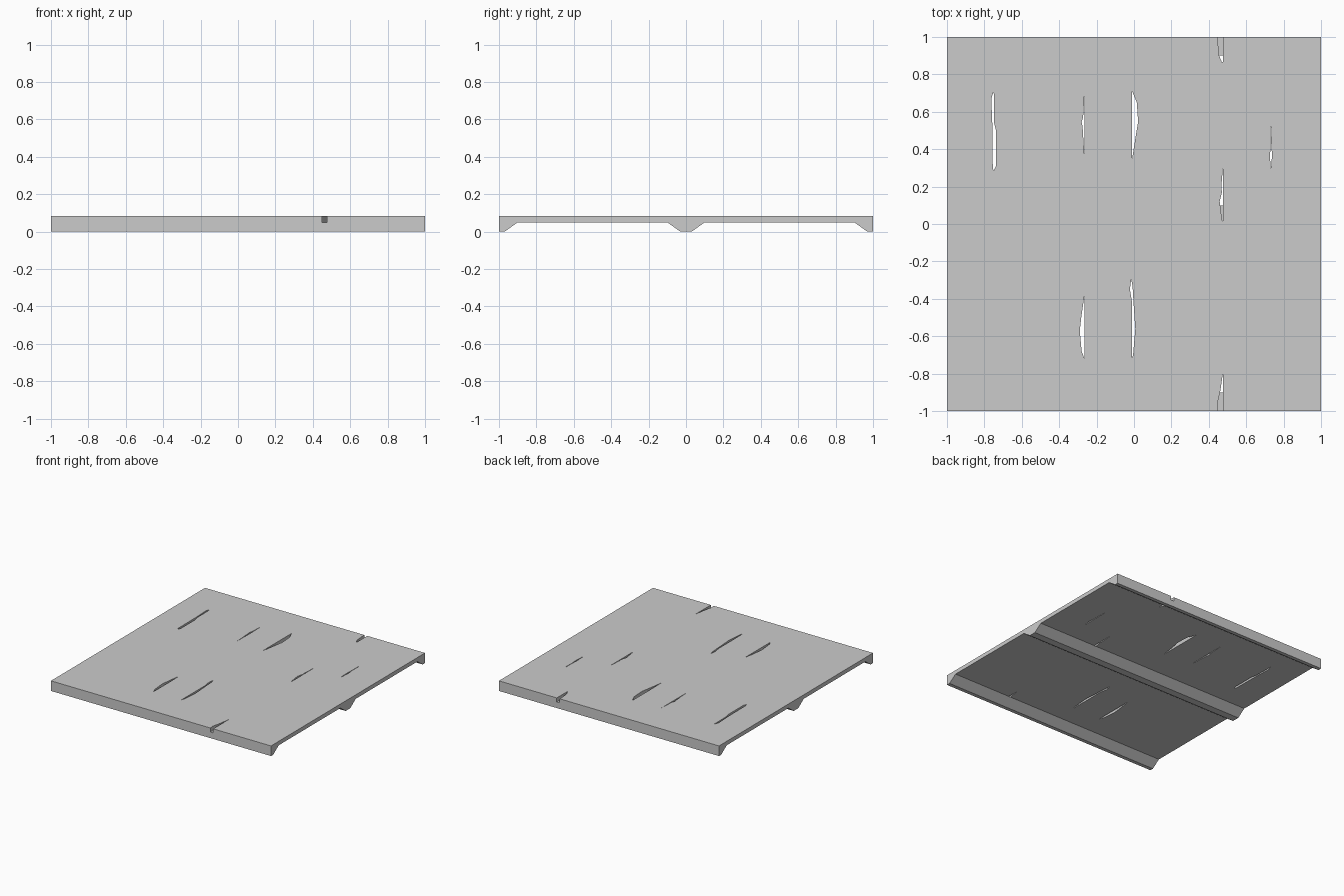
import bpy, bmesh

if "Cube" in bpy.data.objects:
    bpy.data.objects.remove(bpy.data.objects["Cube"])

TOP, UNDER = 0.083, 0.05


def prism(bm, base, offset):
    """Add a closed prism: polygon 'base' swept by 'offset'."""
    face = bm.faces.new([bm.verts.new(p) for p in base])
    ext = bmesh.ops.extrude_face_region(bm, geom=[face], use_keep_orig=True)
    verts = [g for g in ext["geom"] if isinstance(g, bmesh.types.BMVert)]
    bmesh.ops.translate(bm, verts=verts, vec=offset)


def make_object(name, bm):
    bmesh.ops.recalc_face_normals(bm, faces=bm.faces)
    mesh = bpy.data.meshes.new(name)
    bm.to_mesh(mesh)
    bm.free()
    obj = bpy.data.objects.new(name, mesh)
    bpy.context.collection.objects.link(obj)
    return obj


# Deck with three tapered joists, one cross-section swept along x
half = [(0.03, 0), (0.10, UNDER), (0.90, UNDER), (0.97, 0), (1, 0), (1, TOP)]
section = half + [(-y, z) for y, z in reversed(half)]
bm = bmesh.new()
prism(bm, [(-1, y, z) for y, z in section], (2, 0, 0))
deck = make_object("platform_deck", bm)

# Splintered gaps along the plank seams, outlines seen from above
gaps = []
gaps.append([(-.75, .71), (-.763, .67), (-.757, .52), (-.755, .30),
             (-.75, .285), (-.738, .31), (-.738, .50), (-.748, .54)])
gaps.append([(-.265, .70), (-.272, .57), (-.28, .545), (-.275, .52), (-.265, .36)])
gaps.append([(-.012, .715), (.015, .65), (.022, .545), (.01, .475), (-.012, .335)])
gaps.append([(.73, .525), (.735, .51), (.733, .44), (.738, .37),
             (.733, .30), (.729, .30), (.728, .37), (.730, .44)])
gaps.append([(.475, .30), (.467, .20), (.47, .17), (.458, .12),
             (.471, .02), (.475, .015)])
gaps.append([(.447, 1.02), (.448, .98), (.455, .90), (.47, .865),
             (.475, .865), (.475, 1.02)])
gaps.append([(.475, -.80), (.462, -.89), (.445, -.965), (.452, -1.02), (.475, -1.02)])
gaps.append([(-.265, -.38), (-.282, -.50), (-.29, -.57), (-.28, -.68), (-.265, -.72)])
gaps.append([(-.015, -.295), (-.022, -.35), (-.012, -.41), (-.012, -.72),
             (-.005, -.70), (.007, -.56), (0, -.46), (-.008, -.33)])

# Cutters reach just below the planks, so joists stay whole under the gaps
bm = bmesh.new()
for outline in gaps:
    prism(bm, [(x, y, UNDER - 0.0003) for x, y in outline], (0, 0, 0.1))
cutter = make_object("gap_cutter", bm)
cutter.hide_render = True

cut = deck.modifiers.new("gaps", "BOOLEAN")
cut.operation = "DIFFERENCE"
cut.solver = "EXACT"
cut.object = cutter
bpy.context.view_layer.objects.active = deck
deck.select_set(True)
bpy.ops.object.modifier_apply(modifier=cut.name)
bpy.data.objects.remove(cutter, do_unlink=True)
